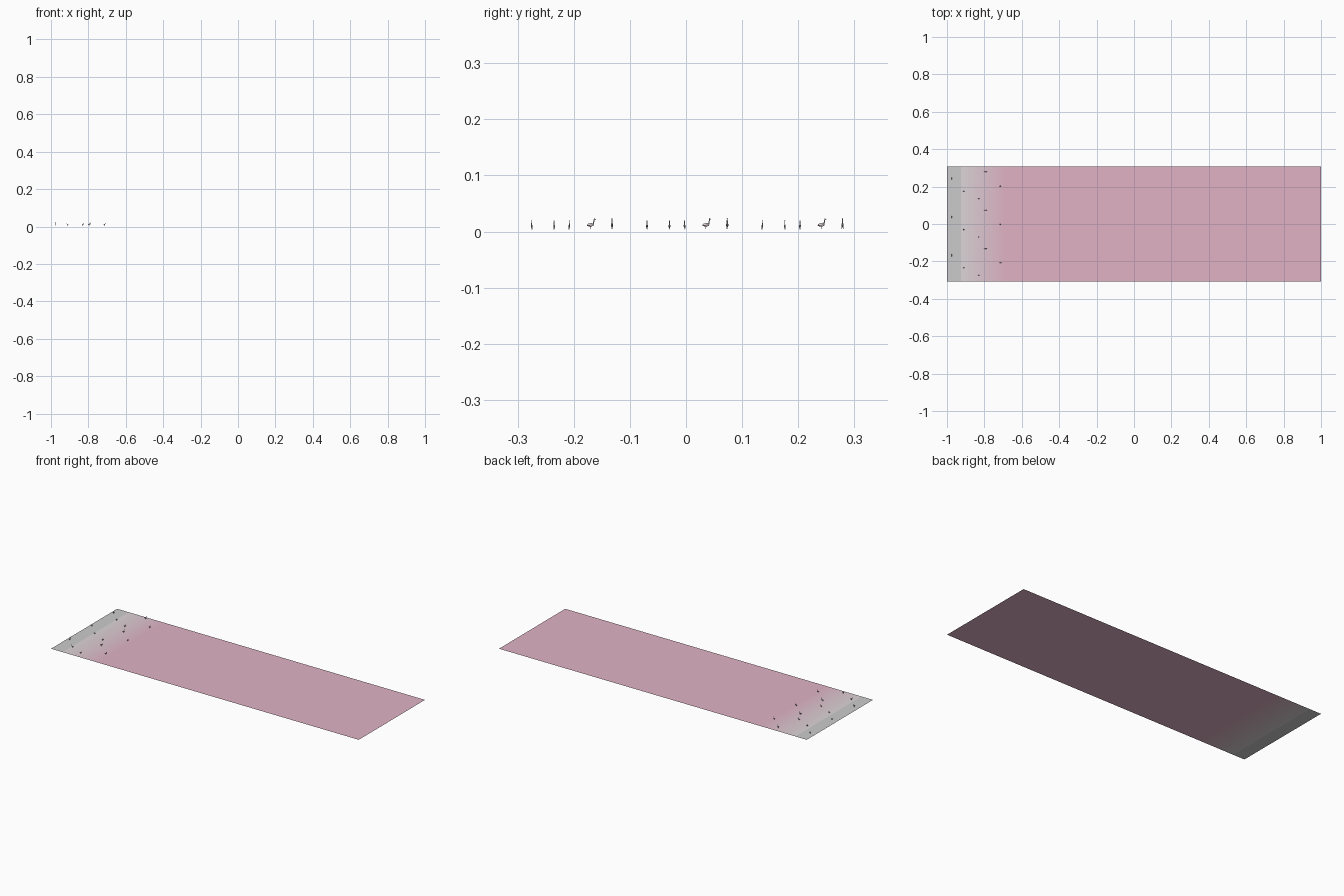
import bpy, bmesh, math
from mathutils import Matrix, Vector

if "Cube" in bpy.data.objects:
    bpy.data.objects.remove(bpy.data.objects["Cube"])

HALF_W = 0.307
GREY = (0.72, 0.72, 0.72)
PINK = (0.75, 0.45, 0.56)


def material(name, rgb):
    m = bpy.data.materials.new(name)
    m.diffuse_color = (*rgb, 1)
    m.use_nodes = True
    m.node_tree.nodes["Principled BSDF"].inputs["Base Color"].default_value = m.diffuse_color
    return m


def finish(bm, name, mats):
    me = bpy.data.meshes.new(name)
    bm.to_mesh(me)
    bm.free()
    ob = bpy.data.objects.new(name, me)
    bpy.context.collection.objects.link(ob)
    for m in mats:
        me.materials.append(m)
    return ob


# Flat ground sheet: fine strips fade from grey shore to pink
STRIPS = 16
xs = [-1 + 0.30 * i / STRIPS for i in range(STRIPS + 1)] + [1]
bm = bmesh.new()
rows = [[bm.verts.new((x, s * HALF_W, 0)) for s in (-1, 1)] for x in xs]
mats = []
for i, (a, b) in enumerate(zip(rows, rows[1:])):
    f = bm.faces.new((a[0], b[0], b[1], a[1]))
    f.material_index = i
    t = max(0, (i / STRIPS - 0.1) / 0.9)
    mats.append(material(f"ground_{i}", [g + (p - g) * t for g, p in zip(GREY, PINK)]))
finish(bm, "ground", mats)

# Tiny wading birds: slim body, neck, head and two legs
bird_mat = material("bird", (0.7, 0.62, 0.65))


def rod(bm, a, b, r1, r2):
    a, b = Vector(a), Vector(b)
    d = b - a
    m = Matrix.Translation((a + b) / 2) @ d.to_track_quat('Z', 'Y').to_matrix().to_4x4()
    bmesh.ops.create_cone(bm, cap_ends=True, segments=5, radius1=r1, radius2=r2,
                          depth=d.length, matrix=m)


def bird(name, x, y, height, angle):
    bm = bmesh.new()
    body = Matrix.Translation((0, 0, 0.5)) @ Matrix.Diagonal((0.3, 0.09, 0.15, 1))
    bmesh.ops.create_icosphere(bm, subdivisions=1, radius=1, matrix=body)
    rod(bm, (0.2, 0, 0.52), (0.28, 0, 0.95), 0.05, 0.035)
    rod(bm, (0.25, 0, 0.96), (0.4, 0, 0.85), 0.05, 0.01)
    for s in (-1, 1):
        rod(bm, (0, 0.04 * s, 0.2), (0, 0.04 * s, 0.45), 0.02, 0.03)
    ob = finish(bm, name, [bird_mat])
    ob.location = (x, y, 0)
    ob.rotation_euler.z = angle
    ob.scale = (height,) * 3


# One flock of five, repeated three times along y
FLOCK = [(-0.83, -0.275, 0.020, 0), (-0.91, -0.235, 0.020, math.pi),
         (-0.715, -0.208, 0.020, 0), (-0.975, -0.17, 0.024, math.pi / 2),
         (-0.795, -0.132, 0.024, 0)]
for k in range(3):
    for j, (x, y, h, a) in enumerate(FLOCK):
        bird(f"bird_{k}_{j}", x, y + 0.2055 * k, h, a)
